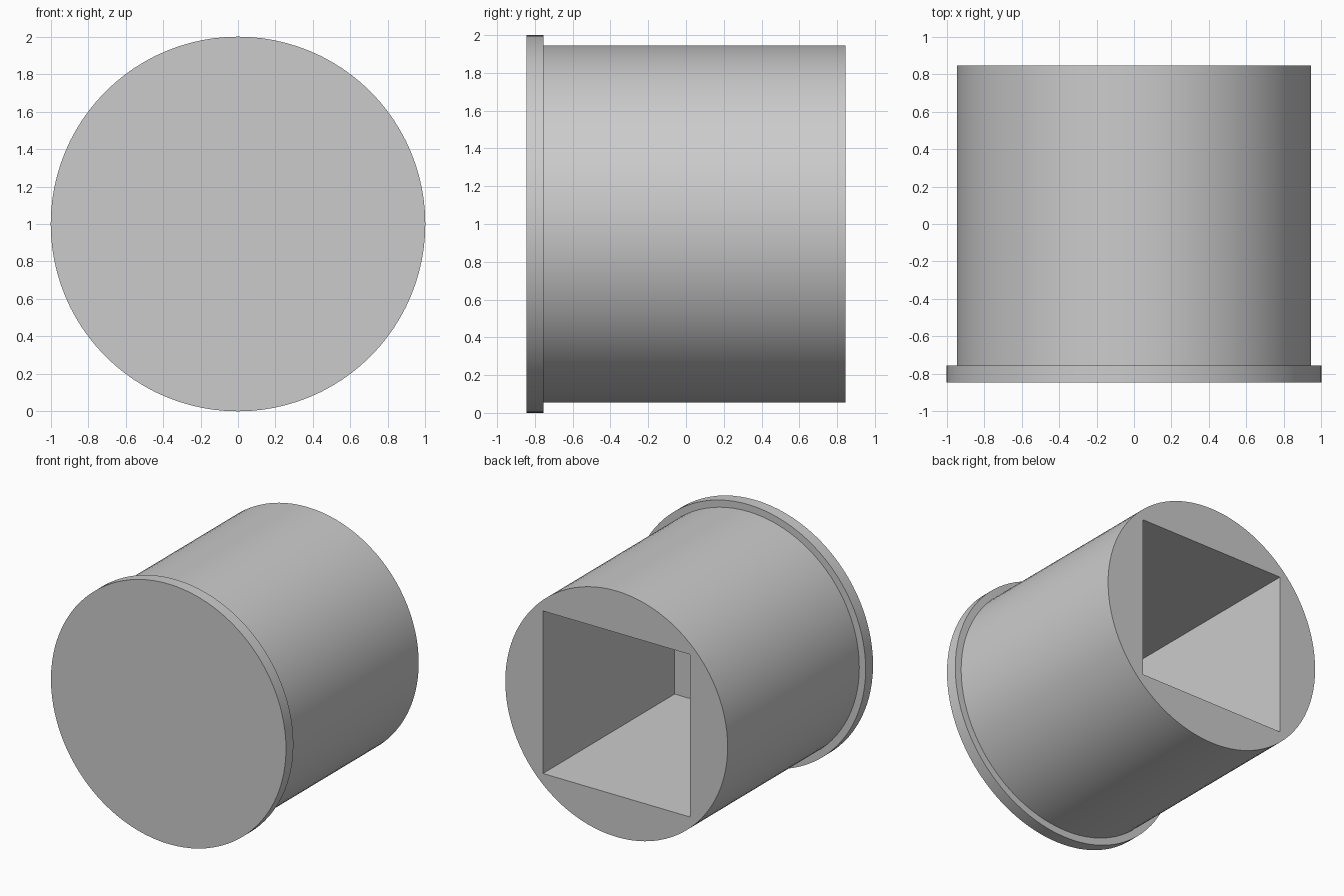
import bpy, bmesh, math
from mathutils import Vector

default = bpy.data.objects.get("Cube")
if default:
    bpy.data.objects.remove(default)

FRONT, STEP, BACK = -0.845, -0.755, 0.845
RIM, BODY, SOCKET = 1.0, 0.946, 1.25
SEGMENTS = 96

grey = bpy.data.materials.new("plain_grey")
grey.use_nodes = True
color = (0.6, 0.6, 0.6, 1)
grey.diffuse_color = color
grey.node_tree.nodes["Principled BSDF"].inputs["Base Color"].default_value = color


def ring(bm, radius, y, count=SEGMENTS, turn=0.0):
    """Closed loop of vertices around the y axis, centred at z = 1."""
    verts = []
    for i in range(count):
        a = turn + math.tau * i / count
        verts.append(bm.verts.new(Vector((radius * math.cos(a), y, 1 + radius * math.sin(a)))))
    return verts


def wall(bm, a, b):
    """Quads joining two loops of equal length."""
    for i in range(len(a)):
        j = (i + 1) % len(a)
        bm.faces.new((a[i], a[j], b[j], b[i]))


def loop_edges(bm, loop):
    return [bm.edges.get((loop[i - 1], loop[i])) for i in range(len(loop))]


bm = bmesh.new()

# Flanged round body, from the front disc to the back rim
steps = [(RIM, FRONT), (RIM, STEP), (BODY, STEP), (BODY, BACK)]
outer = [ring(bm, r, y) for r, y in steps]
bm.faces.new(outer[0])
for a, b in zip(outer, outer[1:]):
    wall(bm, a, b)

# Square blind socket
half_diagonal = SOCKET / math.sqrt(2)
mouth = ring(bm, half_diagonal, BACK, 4, math.pi / 4)
floor = ring(bm, half_diagonal, STEP, 4, math.pi / 4)
wall(bm, mouth, floor)
bm.faces.new(floor)

# Back face between the round edge and the square mouth: one fan per side
eighth, quarter = SEGMENTS // 8, SEGMENTS // 4
for k in range(4):
    start = eighth + k * quarter
    arc = [outer[-1][(start + i) % SEGMENTS] for i in range(quarter + 1)]
    bm.faces.new(arc + [mouth[(k + 1) % 4], mouth[k]])

bmesh.ops.recalc_face_normals(bm, faces=bm.faces[:])
mesh = bpy.data.meshes.new("socket_plug")
bm.to_mesh(mesh)
bm.free()
mesh.materials.append(grey)
plug = bpy.data.objects.new("socket_plug", mesh)
bpy.context.collection.objects.link(plug)

# Smooth round walls with crisp edges
bpy.ops.object.select_all(action="DESELECT")
plug.select_set(True)
bpy.context.view_layer.objects.active = plug
bpy.ops.object.shade_smooth_by_angle(angle=math.radians(30))
